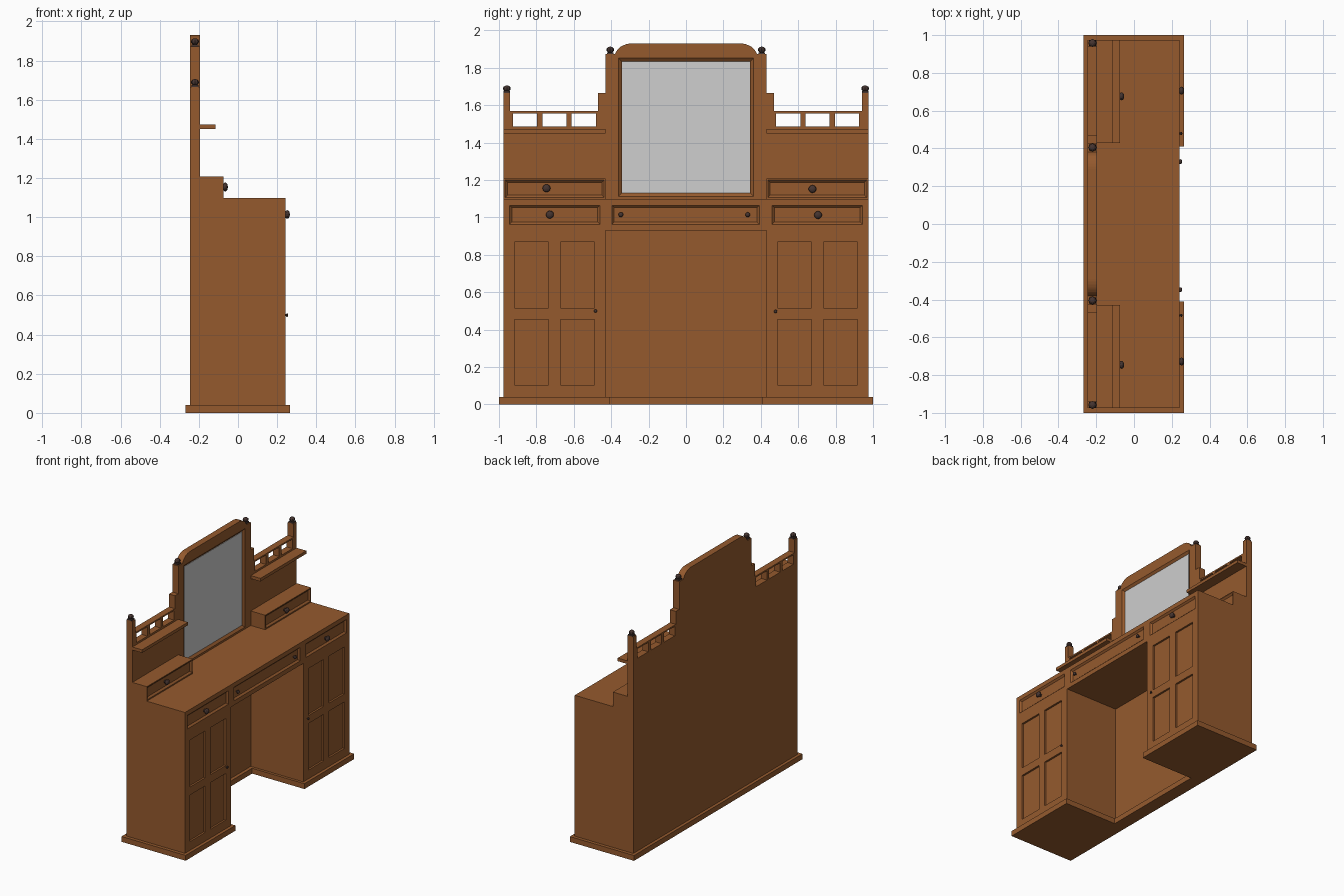
import bpy, bmesh, math
from mathutils import Matrix, Vector

if "Cube" in bpy.data.objects:
    bpy.data.objects.remove(bpy.data.objects["Cube"])


def material(name, rgb):
    m = bpy.data.materials.new(name)
    m.diffuse_color = (*rgb, 1)
    m.use_nodes = True
    m.node_tree.nodes["Principled BSDF"].inputs["Base Color"].default_value = m.diffuse_color
    return m


WOOD = material("brown wood", (0.30, 0.102, 0.027))
GLASS = material("mirror grey", (0.62, 0.62, 0.62))
DARK = material("dark knob", (0.06, 0.035, 0.03))


def finish(name, bm, mat):
    bmesh.ops.recalc_face_normals(bm, faces=bm.faces[:])
    me = bpy.data.meshes.new(name)
    bm.to_mesh(me)
    bm.free()
    ob = bpy.data.objects.new(name, me)
    bpy.context.collection.objects.link(ob)
    if mat:
        me.materials.append(mat)
    return ob


def add_box(bm, x0, x1, y0, y1, z0, z1, grow=0.0):
    """Box; its +x face is wider by grow on every side (for sloped recesses)."""
    rings = []
    for x, g in ((x0, 0), (x1, grow)):
        rings.append([bm.verts.new((x, y, z)) for y, z in (
            (y0 - g, z0 - g), (y1 + g, z0 - g), (y1 + g, z1 + g), (y0 - g, z1 + g))])
    a, b = rings
    bm.faces.new(a[::-1])
    bm.faces.new(b)
    for i in range(4):
        j = (i + 1) % 4
        bm.faces.new((a[i], a[j], b[j], b[i]))


def box(name, dims, mat=WOOD):
    bm = bmesh.new()
    add_box(bm, *dims)
    return finish(name, bm, mat)


def prism(name, pts, offset, mat=WOOD):
    bm = bmesh.new()
    f = bm.faces.new([bm.verts.new(p) for p in pts])
    ext = bmesh.ops.extrude_face_region(bm, geom=[f])
    vs = [v for v in ext["geom"] if isinstance(v, bmesh.types.BMVert)]
    bmesh.ops.translate(bm, verts=vs, vec=Vector(offset))
    return finish(name, bm, mat)


def cut(ob, cutters):
    """Cut a list of boxes out of an object."""
    bm = bmesh.new()
    for c in cutters:
        add_box(bm, *c)
    helper = finish("cutter", bm, None)
    helper.hide_render = True
    mod = ob.modifiers.new("cut", "BOOLEAN")
    mod.operation, mod.solver, mod.object = "DIFFERENCE", "EXACT", helper
    bpy.context.view_layer.objects.active = ob
    bpy.ops.object.modifier_apply(modifier=mod.name)
    bpy.data.objects.remove(helper)


def recess(front, y0, y1, z0, z1, depth=0.012, slope=0.012):
    """Cutter for a sloped-edge panel sunk in a +x face."""
    s = slope
    return (front - depth, front + depth, y0 + s, y1 - s, z0 + s, z1 - s, 2 * s)


def both(y0, y1):
    return ((y0, y1), (-y1, -y0))


BACK, BOARD, FRONT = -0.245, -0.195, 0.242

# Plinth with knee notch
prism("plinth", [(x, y, 0) for x, y in (
    (-0.268, -1), (0.265, -1), (0.265, -0.41), (-0.17, -0.41),
    (-0.17, 0.41), (0.265, 0.41), (0.265, 1), (-0.268, 1))], (0, 0, 0.04))

# Carcass with kneehole, door panels and drawer panels
carcass = box("carcass", (BACK, FRONT, -0.975, 0.975, 0.04, 1.098))
cuts = [(BOARD, 0.4, -0.43, 0.43, 0.0, 0.93), recess(FRONT, -0.396, 0.392, 0.963, 1.065)]
for y0, y1 in both(0.46, 0.943):
    cuts.append(recess(FRONT, y0, y1, 0.963, 1.065))
for ya, yb in ((0.49, 0.672), (0.735, 0.918)):
    for y0, y1 in both(ya, yb):
        for z0, z1 in ((0.105, 0.455), (0.515, 0.868)):
            cuts.append((FRONT - 0.014, 0.3, y0, y1, z0, z1))
cut(carcass, cuts)

# Back board: stepped posts and a rounded crest
half = [(0.975, 1.098), (0.975, 1.665), (0.94, 1.665), (0.94, 1.568),
        (0.47, 1.568), (0.47, 1.665), (0.43, 1.665), (0.43, 1.873), (0.38, 1.873)]
half += [(0.29 + 0.09 * math.cos(a), 1.86 + 0.07 * math.sin(a))
         for a in (math.radians(10 + 80 * i / 8) for i in range(1, 9))]
outline = half + [(-y, z) for y, z in reversed(half)]
board = prism("back_board", [(BACK, y, z) for y, z in outline], (BOARD - BACK, 0, 0))
cuts = [recess(BOARD, -0.362, 0.362, 1.112, 1.852, 0.014, 0.018)]
for ya, yb in ((0.482, 0.612), (0.638, 0.768), (0.797, 0.924)):
    for y0, y1 in both(ya, yb):
        cuts.append((-0.3, -0.15, y0, y1, 1.487, 1.557))
cut(board, cuts)

# Mirror glass
box("mirror", (BOARD - 0.018, BOARD - 0.011, -0.343, 0.343, 1.131, 1.833), GLASS)

# Side shelves and small top drawers
for side, (y0, y1) in zip(("right", "left"), both(0.43, 0.975)):
    box("shelf_" + side, (BOARD - 0.005, -0.115, y0, y1, 1.45, 1.473))
    d = box("top_drawer_" + side, (BOARD - 0.005, -0.075, y0, y1, 1.097, 1.207))
    cut(d, [recess(-0.075, y0 + 0.008, y1 - 0.008, 1.107, 1.2)])


def knob(name, x, y, z, r, length):
    """Turned knob: a thin stem with a rounded head pointing to +x."""
    bm = bmesh.new()
    turn = Matrix.Rotation(math.pi / 2, 4, "Y")
    bmesh.ops.create_cone(bm, cap_ends=True, segments=10, radius1=r * 0.55, radius2=r * 0.45,
                          depth=length, matrix=Matrix.Translation((x + length / 2 - 0.006, y, z)) @ turn)
    bmesh.ops.create_uvsphere(bm, u_segments=12, v_segments=8, radius=r,
                              matrix=Matrix.Translation((x + length * 0.62, y, z)) @ turn
                              @ Matrix.Diagonal((1, 1, length * 0.38 / r, 1)))
    finish(name, bm, DARK)


# Drawer and door knobs
inner = FRONT - 0.012
for i, (x, y, z, r, l) in enumerate((
        (inner, -0.728, 1.015, 0.021, 0.035), (inner, 0.706, 1.013, 0.021, 0.035),
        (inner, -0.348, 1.015, 0.013, 0.025), (inner, 0.33, 1.015, 0.013, 0.025),
        (-0.087, -0.746, 1.156, 0.021, 0.035), (-0.087, 0.676, 1.152, 0.021, 0.035),
        (FRONT, -0.484, 0.5, 0.009, 0.014), (FRONT, 0.479, 0.498, 0.009, 0.014))):
    knob("knob_%d" % (i + 1), x, y, z, r, l)

# Post finials: square collar with a faceted ball
for y, z in ((0.405, 1.873), (-0.405, 1.873), (0.958, 1.665), (-0.958, 1.665)):
    bm = bmesh.new()
    add_box(bm, -0.238, -0.202, y - 0.017, y + 0.017, z, z + 0.01)
    bmesh.ops.create_uvsphere(bm, u_segments=8, v_segments=6, radius=0.021,
                              matrix=Matrix.Translation((-0.22, y, z + 0.024))
                              @ Matrix.Diagonal((1, 1, 0.8, 1)))
    finish("finial", bm, DARK)
